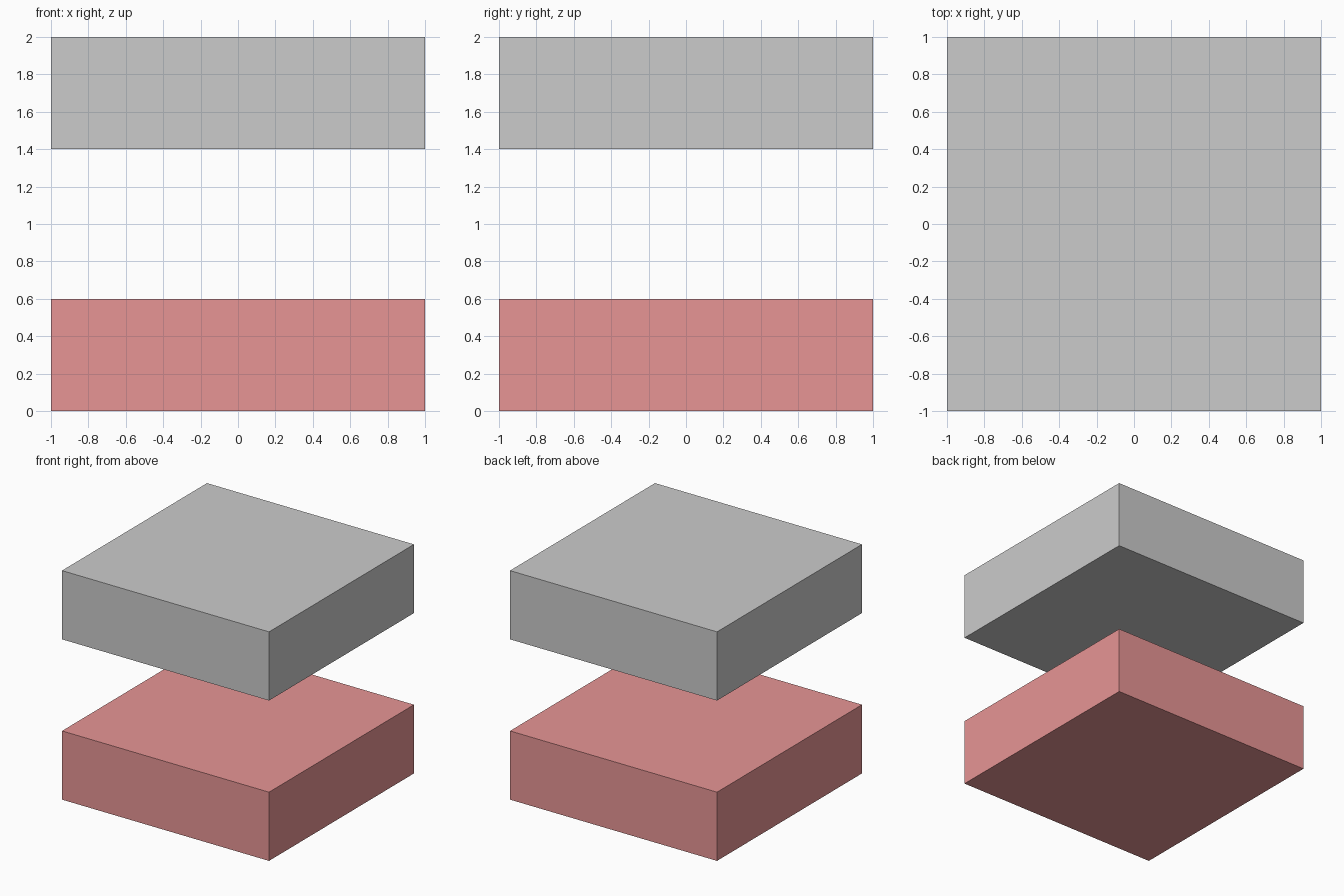
import bpy

if "Cube" in bpy.data.objects:
    bpy.data.objects.remove(bpy.data.objects["Cube"])


def slab(name, z_min, z_max):
    """Square flat-faced block spanning x and y from -1 to 1."""
    bpy.ops.mesh.primitive_cube_add(size=1, location=(0, 0, (z_min + z_max) / 2))
    obj = bpy.context.object
    obj.name = name
    obj.scale = (2, 2, z_max - z_min)
    bpy.ops.object.transform_apply(location=False, rotation=False, scale=True)
    return obj


# Lower red block
lower = slab("lower_block", 0.0, 0.6)
red = bpy.data.materials.new("soft_red")
red.diffuse_color = (0.8, 0.3, 0.3, 1)
red.use_nodes = True
red.node_tree.nodes["Principled BSDF"].inputs["Base Color"].default_value = red.diffuse_color
lower.data.materials.append(red)

# Upper grey block, floating above a gap
slab("upper_block", 1.4, 2.0)
